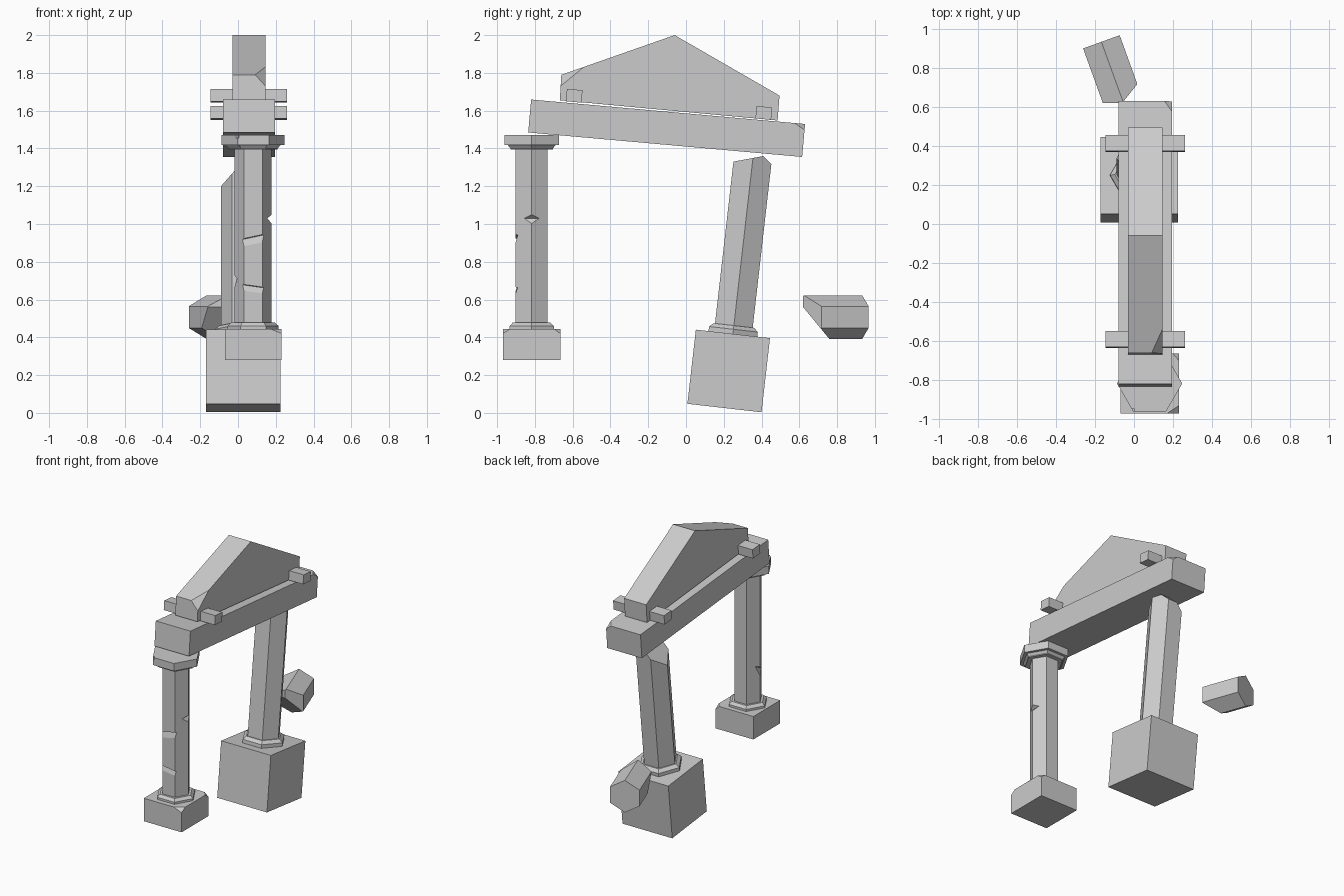
import bpy, bmesh
from math import radians, cos, sin, pi
from mathutils import Matrix, Vector

old = bpy.data.objects.get("Cube")
if old:
    bpy.data.objects.remove(old, do_unlink=True)

stone = bpy.data.materials.new("grey_stone")
stone.use_nodes = True
stone.diffuse_color = (0.6, 0.6, 0.6, 1)
stone.node_tree.nodes["Principled BSDF"].inputs["Base Color"].default_value = (0.6, 0.6, 0.6, 1)


def chip(bm, points):
    """Break off everything beyond the plane through three points."""
    a, b, c = (Vector(p) for p in points)
    normal = (b - a).cross(c - a).normalized()
    middle = sum((v.co for v in bm.verts), Vector()) / len(bm.verts)
    if (middle - a).dot(normal) > 0:
        normal = -normal
    cut = bmesh.ops.bisect_plane(bm, geom=bm.verts[:] + bm.edges[:] + bm.faces[:],
                                 plane_co=a, plane_no=normal, clear_outer=True)
    edges = [e for e in cut["geom_cut"] if isinstance(e, bmesh.types.BMEdge)]
    bmesh.ops.edgeloop_fill(bm, edges=edges)


def finish(name, bm, matrix=Matrix(), chips=()):
    bm.transform(matrix)
    for points in chips:
        chip(bm, points)
    bmesh.ops.recalc_face_normals(bm, faces=bm.faces[:])
    mesh = bpy.data.meshes.new(name)
    bm.to_mesh(mesh)
    bm.free()
    mesh.materials.append(stone)
    obj = bpy.data.objects.new(name, mesh)
    bpy.context.collection.objects.link(obj)
    return obj


def block(name, size, matrix, chips=()):
    bm = bmesh.new()
    bmesh.ops.create_cube(bm, size=1)
    bm.transform(Matrix.Diagonal((*size, 1)))
    return finish(name, bm, matrix, chips)


def hexagon(name, rings, matrix, chips=()):
    """Six-sided stack of (radius, height) rings."""
    bm = bmesh.new()
    loops = [[bm.verts.new((r * cos(k * pi / 3), r * sin(k * pi / 3), z)) for k in range(6)]
             for r, z in rings]
    for low, high in zip(loops, loops[1:]):
        for k in range(6):
            n = (k + 1) % 6
            bm.faces.new((low[k], low[n], high[n], high[k]))
    bm.faces.new(loops[0])
    bm.faces.new(loops[-1])
    return finish(name, bm, matrix, chips)


def nick(target, tip, yaw, pitch, roll, length, size):
    """Carve a wedge whose sharp edge lies at the tip."""
    turn = (Matrix.Rotation(radians(yaw), 4, "Z") @ Matrix.Rotation(radians(roll), 4, "Y")
            @ Matrix.Rotation(radians(pitch), 4, "X"))
    place = Matrix.Translation(tip) @ turn @ Matrix.Translation((0, -size / 2, -size / 2))
    cutter = block("cutter", (length, size, size), place)
    cutter.hide_render = True
    mod = target.modifiers.new("nick", "BOOLEAN")
    mod.operation, mod.solver, mod.object = "DIFFERENCE", "EXACT", cutter
    bpy.context.view_layer.update()
    carved = target.evaluated_get(bpy.context.evaluated_depsgraph_get())
    mesh = bpy.data.meshes.new_from_object(carved)
    target.modifiers.clear()
    target.data = mesh
    bpy.data.objects.remove(cutter, do_unlink=True)


def tilted(x, y, z, angle):
    return Matrix.Translation((x, y, z)) @ Matrix.Rotation(radians(angle), 4, "X")


# Front column
front = Matrix.Translation((0.08, -0.817, 0))
block("front_base", (0.3, 0.305, 0.165), Matrix.Translation((0.08, -0.817, 0.3625)), [
    [(0.17, -0.97, 0.445), (0.23, -0.93, 0.445), (0.23, -0.97, 0.42)],
    [(0.23, -0.7, 0.445), (0.2, -0.665, 0.445), (0.23, -0.665, 0.42)]])
hexagon("front_foot_ring", [(0.135, 0.445), (0.135, 0.46), (0.115, 0.478)], front)
shaft = hexagon("front_shaft", [(0.098, 0.47), (0.098, 1.4)], front)
capital = hexagon("front_capital", [(0.13, 1.395), (0.13, 1.4), (0.145, 1.417),
                                    (0.167, 1.417), (0.167, 1.472)], front)

# Cracks in the front column
for tip, yaw, pitch, roll, length, size in [
        ((0.08, -0.89, 0.93), 0, -18, -12, 0.3, 0.1),
        ((0.08, -0.892, 0.67), 0, -18, 8, 0.3, 0.08),
        ((0.155, -0.82, 1.03), 90, -40, 0, 0.3, 0.06),
        ((0, -0.82, 0.72), -90, -20, 30, 0.3, 0.08),
        ((0, -0.82, 0.95), -90, -20, -20, 0.3, 0.08),
        ((0.118, -0.755, 1.15), 150, -45, -78, 0.4, 0.08)]:
    nick(shaft, tip, yaw, pitch, roll, length, size)
nick(capital, (0, -0.945, 1.475), -30, -45, 90, 0.04, 0.06)

# Leaning rear column
lean = tilted(0.027, 0.226, 0.222, -6.5)
block("rear_base", (0.395, 0.395, 0.395), lean)
hexagon("rear_foot_ring", [(0.15, 0.197), (0.15, 0.222), (0.125, 0.242)], lean)
hexagon("rear_shaft", [(0.116, 0.235), (0.116, 1.25)], lean, [
    [(0, 0.25, 1.33), (0.1, 0.25, 1.33), (0, 0.41, 1.36)],
    [(0, 0.41, 1.36), (0.1, 0.41, 1.36), (0, 0.45, 1.32)],
    [(-0.09, 0.3, 1.2), (-0.09, 0.4, 1.2), (-0.02, 0.3, 1.28)]])

# Sloping beam
block("beam", (0.275, 1.456, 0.175), tilted(0.058, -0.1025, 1.507, -5.1), [
    [(0.155, 0.63, 1.53), (0.195, 0.575, 1.535), (0.195, 0.625, 1.5)]])

# Gable slab on the beam
bm = bmesh.new()
outline = [(-0.668, 1.655), (-0.66, 1.79), (-0.06, 2), (0.495, 1.68), (0.485, 1.548)]
face = bm.faces.new([bm.verts.new((-0.03, y, z)) for y, z in outline])
grown = bmesh.ops.extrude_face_region(bm, geom=[face])["geom"]
bmesh.ops.translate(bm, vec=(0.175, 0, 0),
                    verts=[v for v in grown if isinstance(v, bmesh.types.BMVert)])
gable = finish("gable", bm, chips=[
    [(0.145, -0.54, 1.832), (0.105, -0.63, 1.8), (0.145, -0.664, 1.73)]])
nick(gable, (0.11, 0.11, 1.885), 90, -45, 30, 0.05, 0.08)

# Cross pegs through the gable
block("front_peg", (0.405, 0.083, 0.066), tilted(0.0575, -0.592, 1.679, -5.1))
rear_peg = block("rear_peg", (0.405, 0.083, 0.066), tilted(0.0575, 0.412, 1.588, -5.1))
nick(rear_peg, (0.225, 0.44, 1.585), 90, -45, 30, 0.05, 0.06)

# Broken shaft piece lying behind
axis = Vector((-0.34, 0.94, 0)).normalized()
up = Vector((0, 0, 1))
lying = Matrix((up, axis.cross(up), axis)).transposed().to_4x4()
lying.translation = (-0.167, 0.933, 0.507)
hexagon("fallen_piece", [(0.115, -0.4), (0.115, 0)], lying, [
    [(0, 0.62, 0.5), (0.1, 0.62, 0.5), (0, 0.62, 0.6)],
    [(0, 0.62, 0.56), (0.1, 0.62, 0.56), (0, 0.76, 0.39)],
    [(-0.06, 0.62, 0.5), (0.02, 0.72, 0.5), (-0.06, 0.62, 0.6)]])
